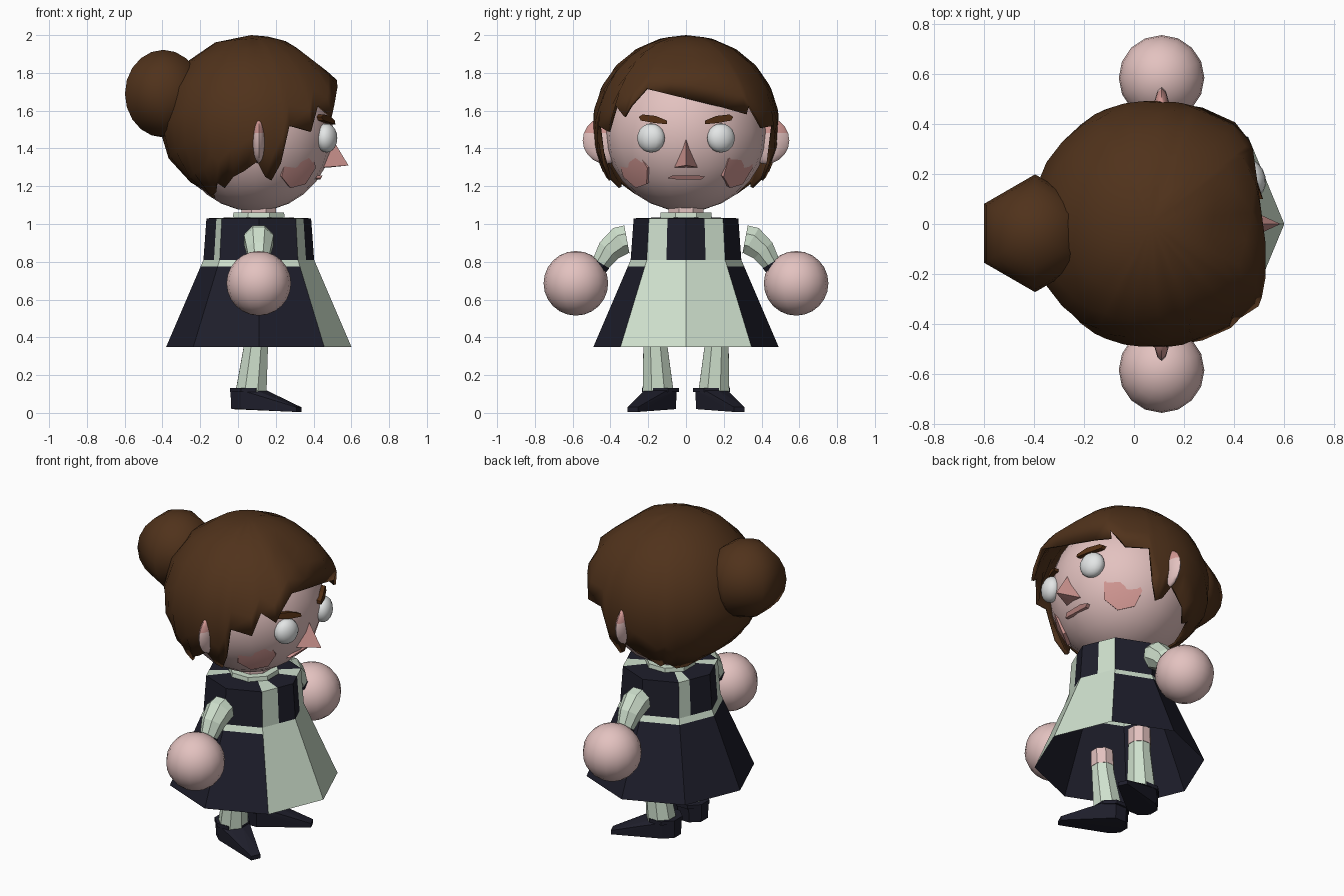
import bpy, bmesh, math
from mathutils import Vector, Matrix

if "Cube" in bpy.data.objects:
    bpy.data.objects.remove(bpy.data.objects["Cube"])

COL = {"hair_brown": (.080, .032, .011), "skin": (.77, .54, .525), "mint": (.62, .745, .61),
       "navy": (.013, .013, .024), "blush": (.64, .31, .29), "eye_white": (.77, .79, .79),
       "brow_brown": (.088, .029, .007)}
MAT = {}
for k, c in COL.items():
    MAT[k] = bpy.data.materials.new(k)
    MAT[k].diffuse_color = (*c, 1)

def finish(name, bm, mats, smooth=None, fix=True):
    if fix:
        bmesh.ops.recalc_face_normals(bm, faces=bm.faces[:])
    me = bpy.data.meshes.new(name)
    bm.to_mesh(me)
    bm.free()
    for m in mats:
        me.materials.append(MAT[m])
    ob = bpy.data.objects.new(name, me)
    bpy.context.collection.objects.link(ob)
    if smooth:
        bpy.ops.object.select_all(action='DESELECT')
        ob.select_set(True)
        bpy.context.view_layer.objects.active = ob
        bpy.ops.object.shade_smooth_by_angle(angle=math.radians(smooth))
    return ob

def ball(name, pos, rad, mats, seg=16, rings=12, turn=0, rule=None, smooth=50):
    bm = bmesh.new()
    bmesh.ops.create_uvsphere(bm, u_segments=seg, v_segments=rings, radius=1)
    bm.transform(Matrix.Translation(pos) @ Matrix.Rotation(turn, 4, 'Z') @ Matrix.Diagonal((*rad, 1)))
    if rule:
        for f in bm.faces:
            f.material_index = rule(f.calc_center_median())
    return finish(name, bm, mats, smooth)

def bridge(bm, a, b):
    n = len(a)
    return [bm.faces.new((a[i], a[(i + 1) % n], b[(i + 1) % n], b[i])) for i in range(n)]

def tube(name, pts, radii, mat, sides=8):
    """Closed tapered tube along a path."""
    bm, rings = bmesh.new(), []
    pts = [Vector(p) for p in pts]
    for i, (p, r) in enumerate(zip(pts, radii)):
        d = pts[min(i + 1, len(pts) - 1)] - pts[max(i - 1, 0)]
        u = Vector((1, 0, 0))
        u = (u - d * u.dot(d) / d.dot(d)).normalized()
        v = d.normalized().cross(u)
        rings.append([bm.verts.new(p + r * (u * math.cos(a) + v * math.sin(a)))
                      for a in (math.tau * (k + .5) / sides for k in range(sides))])
    for a, b in zip(rings, rings[1:]):
        bridge(bm, a, b)
    bm.faces.new(rings[0])
    bm.faces.new(rings[-1])
    return finish(name, bm, [mat])

# ---------- head and face ----------
HC, HR = Vector((.09, 0, 1.487)), .415
ball("head", HC, (HR, .43, .42), ["skin"], 20, 14)

def face_patch(name, yz, mat, lift=.012):
    """Outline laid on the front of the head."""
    bm = bmesh.new()
    def ring(r):
        return [bm.verts.new((HC.x + math.sqrt(r * r - y * y - (z - HC.z) ** 2), y, z)) for y, z in yz]
    a, b = ring(HR - .02), ring(HR + lift)
    bridge(bm, a, b)
    bm.faces.new(a)
    bm.faces.new(b)
    return finish(name, bm, [mat])

face_patch("mouth", [(-.10, 1.243), (-.05, 1.236), (.08, 1.236), (.10, 1.25), (.06, 1.258), (-.07, 1.258)],
           "blush", .016)

bm = bmesh.new()
for p in [(.485, 0, 1.475), (.585, 0, 1.31), (.45, .062, 1.30), (.45, -.062, 1.30), (.49, 0, 1.30)]:
    bm.verts.new(p)
bmesh.ops.convex_hull(bm, input=bm.verts[:])
finish("nose", bm, ["blush"])

for s, side in ((-1, "right"), (1, "left")):
    ball(side + "_eye", (.469, s * .185, 1.455), (.055, .077, .077), ["eye_white"], 14, 10, s * .35)
    face_patch(side + "_brow", [(s * y, z) for y, z in
               [(.10, 1.528), (.17, 1.535), (.24, 1.548), (.25, 1.567), (.23, 1.58), (.16, 1.572), (.10, 1.547)]],
               "brow_brown", .024)
    # ear, with darker upper half
    ball(side + "_ear", (.11, s * .42, 1.443), (.035, .127, .125), ["skin", "blush"], 12, 10,
         rule=lambda c: int(c.z > 1.463))
    # seven sided domed cheek, turned a little upward
    n = Vector((.25, s * .30, -.205)).normalized()
    q = Vector((.25, s * .30, -.14)).to_track_quat('Z', 'Y')
    bm = bmesh.new()
    top = bm.verts.new(HC + n * .428)
    rim = [bm.verts.new(HC + n * .41 + q @ Vector((.116 * math.cos(a), .116 * math.sin(a), 0)))
           for a in (math.tau * k / 7 for k in range(7))]
    base = [bm.verts.new(v.co - n * .04) for v in rim]
    bridge(bm, base, rim)
    for k in range(7):
        bm.faces.new((rim[k], rim[(k + 1) % 7], top))
    finish(side + "_cheek", bm, ["blush"], 30)

# ---------- hair: cap with a jagged hem (azimuth, height) ----------
SIDE = [(66, 1.52), (70, 1.32), (75, 1.23), (80, 1.25), (86, 1.33), (95, 1.28), (103, 1.25),
        (112, 1.19), (118, 1.22), (126, 1.16), (150, 1.14)]
hem = ([(-a, z) for a, z in reversed(SIDE)] +
       [(-52, 1.49), (-46, 1.63), (-37, 1.57), (-33, 1.63), (-24, 1.72),
        (36, 1.58), (39, 1.63), (50, 1.51)] + SIDE + [(180, 1.14), (210, 1.14)])
cols = []
for (a0, z0), (a1, z1) in zip(hem, hem[1:]):
    n = math.ceil((a1 - a0) / 16)
    cols += [(a0 + (a1 - a0) * k / n, z0 + (z1 - z0) * k / n) for k in range(n)]
ROWS, CZ = 7, 1.52
bm = bmesh.new()
rows = [[] for _ in range(ROWS)]
for a, zh in cols:
    a = math.radians(a)
    c, s = math.cos(a), math.sin(a)
    low = .54 if c > 0 else .40 + .14 * s * s
    end = math.acos((zh - CZ) / (.48 if zh > CZ else low))
    for j in range(ROWS):
        t = (j + 1) / ROWS
        th = end * t
        r = math.sin(th) * (1 + .17 * t * max(c, 0) ** 2)
        h = math.cos(th)
        x, y, z = .07 + .485 * r * c, .495 * r * s, CZ + h * (.48 if h > 0 else low)
        # fringe comes to a peak, then is cut flat across the forehead
        x = min(x, .535 - .08 * (y + .2) - .25 * max(0, 1.76 - z), .535 - 1.3 * (z - 1.76))
        rows[j].append(bm.verts.new((x, y, z)))
top = bm.verts.new((.07, 0, 2.0))
n = len(cols)
for i in range(n):
    bm.faces.new((top, rows[0][i], rows[0][(i + 1) % n]))
for a, b in zip(rows, rows[1:]):
    bridge(bm, b, a)
hair = finish("hair", bm, ["hair_brown"], 50, False)
mod = hair.modifiers.new("thickness", 'SOLIDIFY')
mod.thickness, mod.offset = .015, -1
ball("hair_bun", (-.395, -.037, 1.69), (.235, .235, .232), ["hair_brown"], 6, 10, smooth=65)

# ---------- dress: octagon with extra points for the apron straps ----------
def octagon(r, z):
    v = [Vector((.11 + r * math.cos(k * math.pi / 4), r * math.sin(k * math.pi / 4), z)) for k in range(8)]
    return [v[0], v[0].lerp(v[1], .5), v[1], v[2], v[3], v[4].lerp(v[3], .65), v[4],
            v[4].lerp(v[5], .65), v[5], v[6], v[7], v[0].lerp(v[7], .5)]

# open underneath, so the skirt is hollow
STRAPS, FRONT = (1, 4, 7, 10), (0, 1, 10, 11)
bm = bmesh.new()
levels = [(.49, .35), (.308, .775), (.293, .81), (.277, 1.03), (.13, 1.035)]
rings = [[bm.verts.new(p) for p in octagon(r, z)] for r, z in levels]
for lv, (a, b) in enumerate(zip(rings, rings[1:])):
    for k, f in enumerate(bridge(bm, a, b)):
        mint = (k in FRONT) if lv == 0 else (lv == 1 or k in STRAPS)
        f.material_index = int(mint)
finish("dress", bm, ["navy", "mint"], fix=False)

tube("collar", [(.11, 0, 1.02), (.11, 0, 1.06)], [.15, .145], "mint")
tube("neck", [(.11, 0, 1.02), (.11, 0, 1.10)], [.10, .10], "skin")

# ---------- arms, legs and shoes ----------
for s, side in ((-1, "right"), (1, "left")):
    # sleeve stands free of the shoulder
    tube(side + "_sleeve", [(.11, s * .313, .918), (.11, s * .345, .912), (.11, s * .408, .86), (.11, s * .452, .79)],
         [.082, .084, .07, .052], "mint")
    tube(side + "_cuff", [(.11, s * .451, .793), (.11, s * .464, .772)], [.056, .054], "navy")
    ball(side + "_hand", (.11, s * .583, .686), (.171, .171, .171), ["skin"])
    tube(side + "_stocking", [(.07, s * .148, .115), (.095, s * .162, .35), (.097, s * .165, .41)],
         [.088, .069, .067], "mint")
    tube(side + "_thigh", [(.097, s * .165, .40), (.10, s * .167, .50)], [.07, .068], "skin")
    tube(side + "_shoe_rim", [(.055, s * .135, .11), (.055, s * .135, .133)], [.105, .105], "navy")
    # pointed shoe turned outward
    bm = bmesh.new()
    for z, r in ((.02, .098), (.12, .103)):
        for k in range(8):
            a = math.tau * (k + .5) / 8
            bm.verts.new((.055 + r * math.cos(a), s * (.135 + .9 * r * math.sin(a)), z))
    for x, y in ((.335, .255), (.31, .31)):
        bm.verts.new((x, s * y, .005))
        bm.verts.new((x, s * y, .03))
    bmesh.ops.convex_hull(bm, input=bm.verts[:])
    finish(side + "_shoe", bm, ["navy"])

for m in bpy.data.materials:
    if m.users and not m.is_grease_pencil:
        m.use_nodes = True
        m.node_tree.nodes["Principled BSDF"].inputs["Base Color"].default_value = m.diffuse_color
